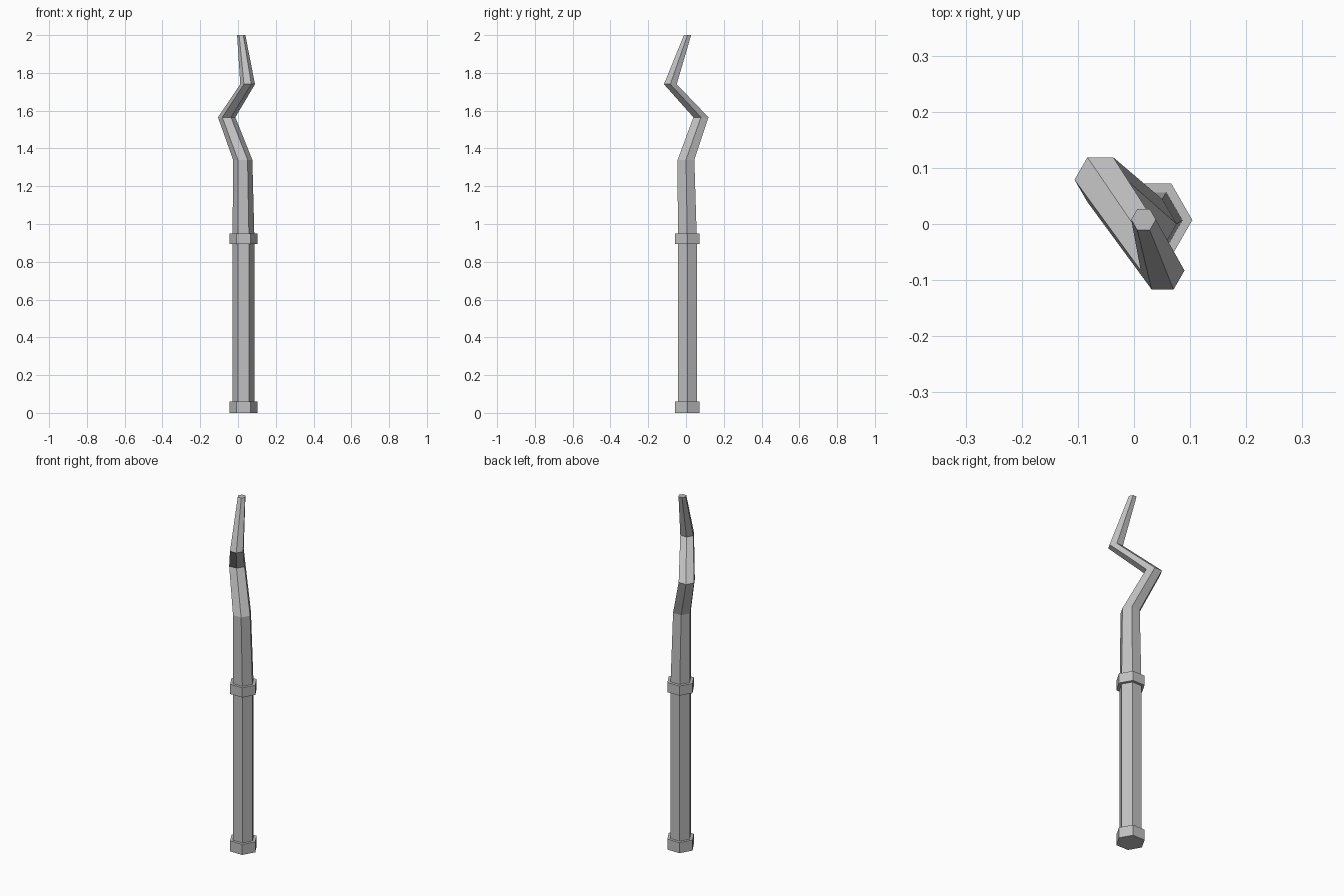
import bpy, bmesh
from math import cos, sin, pi

SIDES = 6

cube = bpy.data.objects.get("Cube")
if cube:
    bpy.data.objects.remove(cube, do_unlink=True)

# One grey metal for every part
metal = bpy.data.materials.new("grey_metal")
metal.use_nodes = True
grey = (0.53, 0.53, 0.53, 1)
metal.diffuse_color = grey
metal.node_tree.nodes["Principled BSDF"].inputs["Base Color"].default_value = grey


def loft(name, stations):
    """Closed hexagonal tube through level sections (x, y, z, radius)."""
    bm = bmesh.new()
    rings = [[bm.verts.new((x + r * cos(2 * pi * i / SIDES),
                            y + r * sin(2 * pi * i / SIDES), z))
              for i in range(SIDES)] for x, y, z, r in stations]
    for low, high in zip(rings, rings[1:]):
        for i in range(SIDES):
            j = (i + 1) % SIDES
            bm.faces.new((low[i], low[j], high[j], high[i]))
    bm.faces.new(rings[0][::-1])
    bm.faces.new(rings[-1])
    bmesh.ops.recalc_face_normals(bm, faces=bm.faces)
    mesh = bpy.data.meshes.new(name)
    bm.to_mesh(mesh)
    bm.free()
    mesh.materials.append(metal)
    obj = bpy.data.objects.new(name, mesh)
    bpy.context.collection.objects.link(obj)
    return obj


AXIS = (0.029, 0.007)

# Straight shaft that narrows, then zigzags up to a thin tip
loft("bent_shaft", [
    (*AXIS, 0.03, 0.058),
    (*AXIS, 0.92, 0.058),
    (0.025, 0.0, 1.34, 0.051),
    (-0.06, 0.079, 1.565, 0.046),
    (0.051, -0.083, 1.74, 0.039),
    (0.017, 0.008, 2.0, 0.022),
])

# Collars around the foot and the middle
for name, bottom, top in (("foot_collar", 0, 0.06), ("middle_collar", 0.895, 0.95)):
    loft(name, [(*AXIS, bottom, 0.075), (*AXIS, top, 0.075)])
